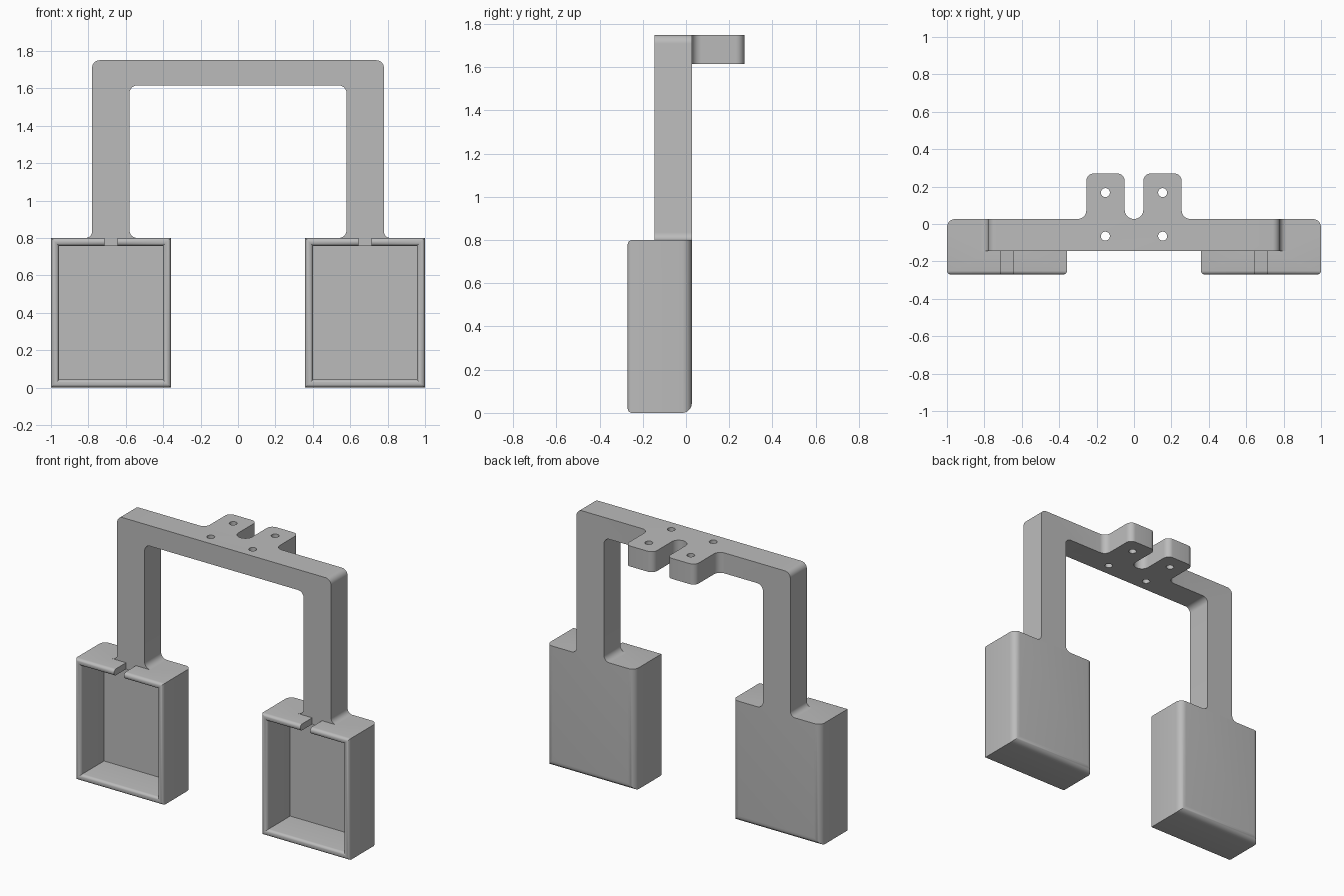
import bpy, bmesh, math
from mathutils import Vector

cube = bpy.data.objects.get("Cube")
if cube:
    bpy.data.objects.remove(cube, do_unlink=True)

grey = bpy.data.materials.new("plain grey")
grey.use_nodes = True
colour = (0.5, 0.5, 0.5, 1)
grey.diffuse_color = colour
grey.node_tree.nodes["Principled BSDF"].inputs["Base Color"].default_value = colour

FRONT, ARM_FRONT, BACK, TAB_BACK = -0.27, -0.145, 0.027, 0.27
BOX_TOP, BAR_LOW, TOP = 0.8, 1.615, 1.75


def make_object(name, bm):
    bmesh.ops.recalc_face_normals(bm, faces=bm.faces)
    mesh = bpy.data.meshes.new(name)
    bm.to_mesh(mesh)
    bm.free()
    mesh.materials.append(grey)
    ob = bpy.data.objects.new(name, mesh)
    bpy.context.collection.objects.link(ob)
    return ob


def rounded(corners, steps=8):
    """Round each (a, b, radius) corner of a closed outline."""
    out = []
    for i, (a, b, r) in enumerate(corners):
        p = Vector((a, b))
        if r == 0:
            out.append(p)
            continue
        to_prev = (Vector(corners[i - 1][:2]) - p).normalized()
        to_next = (Vector(corners[(i + 1) % len(corners)][:2]) - p).normalized()
        centre = p + (to_prev + to_next) * r
        for k in range(steps + 1):
            t = k / steps * math.pi / 2
            out.append(centre - to_next * r * math.cos(t) - to_prev * r * math.sin(t))
    return [p for i, p in enumerate(out) if (p - out[i - 1]).length > 1e-4]


def prism(name, outline, to_3d, low, high):
    bm = bmesh.new()
    face = bm.faces.new([bm.verts.new(to_3d(p, low)) for p in outline])
    new = bmesh.ops.extrude_face_region(bm, geom=[face])["geom"]
    shift = to_3d(Vector((0, 0)), high - low)
    bmesh.ops.translate(bm, vec=shift, verts=[g for g in new if isinstance(g, bmesh.types.BMVert)])
    return make_object(name, bm)


def mirrored(half):
    return half + [(-a, b, r) for a, b, r in reversed(half)]


def block(name, low, high):
    bm = bmesh.new()
    bmesh.ops.create_cube(bm, size=1)
    low, high = Vector(low), Vector(high)
    for v in bm.verts:
        v.co = (low + high) / 2 + v.co * (high - low)
    return make_object(name, bm)


def combine(ob, other, operation):
    """Apply a boolean and discard the helper."""
    bpy.context.view_layer.objects.active = ob
    mod = ob.modifiers.new("boolean", 'BOOLEAN')
    mod.operation, mod.solver, mod.object = operation, 'EXACT', other
    bpy.ops.object.modifier_apply(modifier=mod.name)
    bpy.data.objects.remove(other, do_unlink=True)


def smooth(ob):
    bpy.ops.object.select_all(action='DESELECT')
    ob.select_set(True)
    bpy.context.view_layer.objects.active = ob
    bpy.ops.object.shade_smooth_by_angle(angle=math.radians(30))


# Frame: front outline of the arch crossed with the plan outline of bar and tabs
arch = mirrored([(0.58, BAR_LOW, 0.04), (0.58, BOX_TOP, 0.04), (0.54, BOX_TOP, 0),
                 (0.815, BOX_TOP, 0), (0.78, BOX_TOP, 0.035), (0.78, TOP, 0.04)])
frame = prism("arch_frame", rounded(arch), lambda p, d: Vector((p.x, d, p.y)), -0.4, 0.4)
plan = mirrored([(0.05, BACK, 0.05), (0.05, TAB_BACK, 0.04), (0.255, TAB_BACK, 0.04),
                 (0.255, BACK, 0.045), (0.3, BACK, 0), (1.1, BACK, 0), (1.1, ARM_FRONT, 0)])
# The slot floor is a half circle, so its two mirrored corners meet on the centre line
plan = [(0, BACK, 0)] + plan
footprint = prism("plan_helper", rounded(plan), lambda p, d: Vector((p.x, p.y, d)), 0.5, 2)
combine(frame, footprint, 'INTERSECT')

# Four screw holes
for x in (-0.153, 0.153):
    for y in (-0.065, 0.168):
        bm = bmesh.new()
        bmesh.ops.create_cone(bm, cap_ends=True, segments=32, radius1=0.024, radius2=0.024, depth=0.6)
        bmesh.ops.translate(bm, vec=(x, y, TOP), verts=bm.verts)
        combine(frame, make_object("hole_helper", bm), 'DIFFERENCE')
smooth(frame)


# Open-fronted boxes with rounded rims
def near(edge, axis, value):
    return all(abs(v.co[axis] - value) < 1e-4 for v in edge.verts)


for side, name in ((-1, "right_box"), (1, "left_box")):
    mid = side * 0.679
    box = block(name, (mid - 0.321, FRONT, 0), (mid + 0.321, BACK, BOX_TOP))
    bm = bmesh.new()
    bm.from_mesh(box.data)
    # Cavity
    mouth = min(bm.faces, key=lambda f: f.calc_center_median().y)
    bmesh.ops.inset_region(bm, faces=[mouth], thickness=0.06)
    floor = bmesh.ops.extrude_discrete_faces(bm, faces=[mouth])["faces"][0]
    bmesh.ops.translate(bm, vec=(0, BACK - 0.055 - FRONT, 0), verts=floor.verts)
    # Large rounding on the back, small on the rim
    back = [e for e in bm.edges if near(e, 1, BACK) and not near(e, 2, BOX_TOP)]
    bmesh.ops.bevel(bm, geom=back, offset=0.045, segments=8, profile=0.5, affect='EDGES')
    rim = [e for e in bm.edges if near(e, 1, FRONT) and e.calc_face_angle(0) > 1]
    bmesh.ops.bevel(bm, geom=rim, offset=0.02, segments=5, profile=0.5, affect='EDGES')
    bm.to_mesh(box.data)
    bm.free()
    # Cable notch in the top wall
    notch = block("notch_helper", (mid - 0.036, -0.4, 0.7), (mid + 0.036, ARM_FRONT, 0.9))
    combine(box, notch, 'DIFFERENCE')
    smooth(box)
